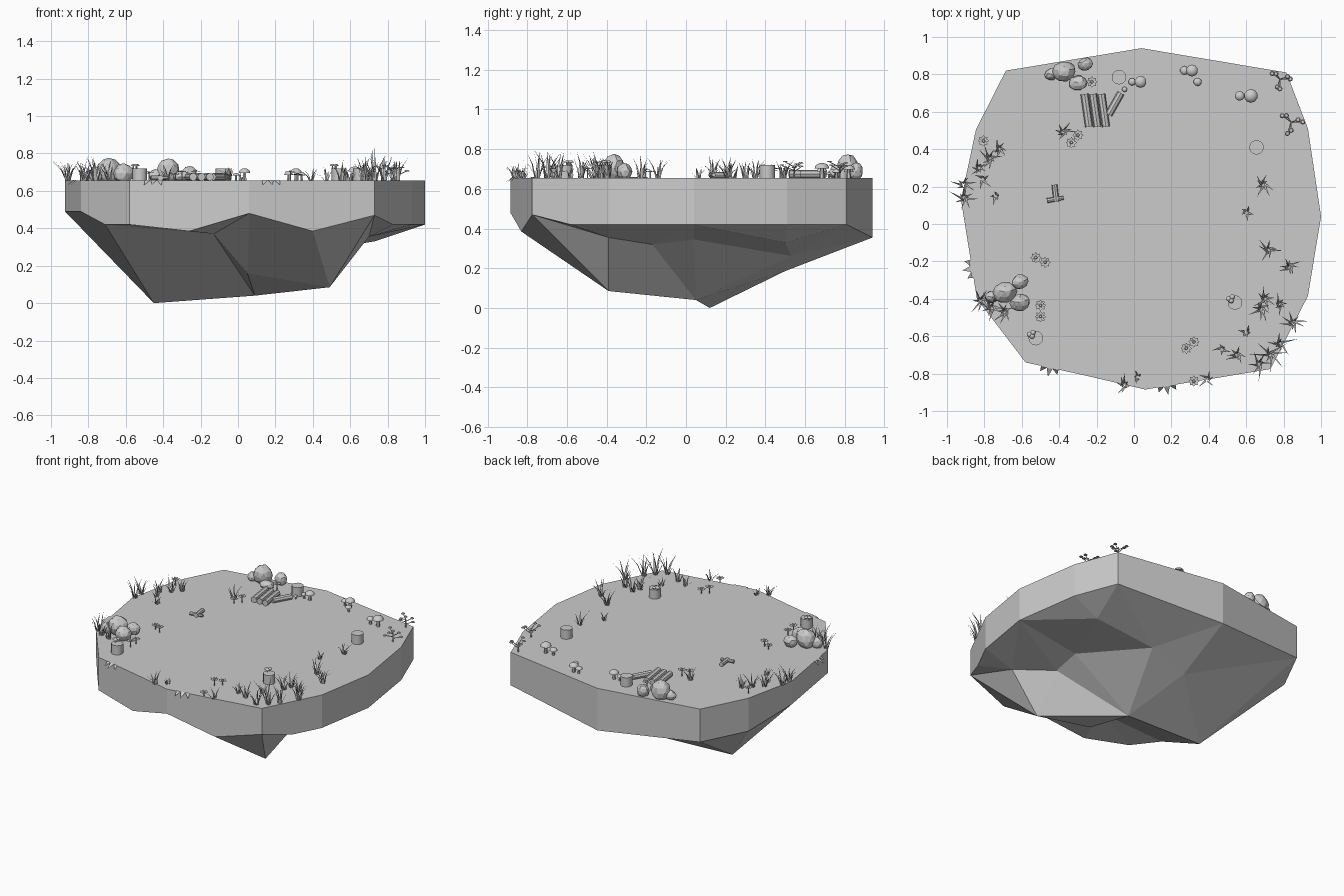
import bpy, bmesh, math, random
from mathutils import Vector, Matrix, geometry

random.seed(4)
if "Cube" in bpy.data.objects:
    bpy.data.objects.remove(bpy.data.objects["Cube"])

TOP = 0.655
UP = Vector((0, 0, 1))
stone = bpy.data.materials.new("plain grey")
stone.use_nodes = True
stone.diffuse_color = (0.6, 0.6, 0.6, 1)
stone.node_tree.nodes["Principled BSDF"].inputs["Base Color"].default_value = (0.6, 0.6, 0.6, 1)


def finish(name, bm, smooth=False):
    mesh = bpy.data.meshes.new(name)
    bm.to_mesh(mesh)
    bm.free()
    mesh.materials.append(stone)
    obj = bpy.data.objects.new(name, mesh)
    bpy.context.collection.objects.link(obj)
    if smooth:
        bpy.ops.object.select_all(action="DESELECT")
        obj.select_set(True)
        bpy.context.view_layer.objects.active = obj
        bpy.ops.object.shade_smooth_by_angle(angle=math.radians(35))


def rod(bm, a, b, r1, r2, sides=8):
    """Tapered cylinder between two points."""
    a, b = Vector(a), Vector(b)
    turn = (b - a).to_track_quat("Z", "Y").to_matrix().to_4x4()
    bmesh.ops.create_cone(bm, cap_ends=True, segments=sides, radius1=r1, radius2=r2,
                          depth=(b - a).length, matrix=Matrix.Translation((a + b) / 2) @ turn)


def face(bm, points):
    return bm.faces.new([bm.verts.new(p) for p in points])


def heading(angle):
    return Vector((math.cos(angle), math.sin(angle), 0))


# Island: rim corners with the height of the wall's lower edge, then underside points
rim = [(.04, .94, .355), (-.685, .82, .42), (-.845, .505, .42), (-.925, .13, .49),
       (-.84, -.4, .49), (-.71, -.57, .42), (-.58, -.74, .42), (-.26, -.81, .385),
       (.06, -.885, .48), (.4, -.83, .385), (.73, -.775, .47), (.83, -.58, .42),
       (.93, -.385, .42), (1, .04, .42), (.93, .51, .42), (.815, .81, .42)]
under = dict(low=(-.45, .12, 0), mid=(.09, .05, .04), front=(.49, -.39, .085),
             notch=(.05, -.38, .16), fold=(-.13, -.47, .37), ledge=(.7, -.39, .355),
             dent=(.51, -.17, .32), side=(.53, .04, .345), shelf=(.73, .5, .33),
             back=(.29, .53, .262), spine=(0, .5, .186))
creases = ["low mid", "mid front", "front notch", "notch mid", "fold low", "fold notch",
           "front ledge", "ledge dent", "dent front", "dent side", "side mid", "dent mid",
           "side shelf", "shelf back", "mid back", "back spine", "spine low", "spine mid"]
n = len(rim)
order = list(under)
points = rim + list(under.values())
edges = [(i, (i + 1) % n) for i in range(n)]
edges += [tuple(n + order.index(w) for w in c.split()) for c in creases]
flat, _, tris, origins, _, _ = geometry.delaunay_2d_cdt(
    [Vector(p[:2]) for p in points], edges, [], 1, 1e-5)
bm = bmesh.new()
lower = [bm.verts.new((p.x, p.y, points[o[0]][2] if o else .3)) for p, o in zip(flat, origins)]
for t in tris:
    bm.faces.new([lower[i] for i in t])
ring = {o[0]: v for v, o in zip(lower, origins) if o}
upper = [bm.verts.new((x, y, TOP)) for x, y, z in rim]
bm.faces.new(upper)
for i in range(n):
    j = (i + 1) % n
    bm.faces.new((ring[i], ring[j], upper[j], upper[i]))
bmesh.ops.recalc_face_normals(bm, faces=bm.faces)
finish("island", bm)

# Boulders: (x, y, radius, height)
boulders = [(-.375, .815, .06, .12), (-.26, .855, .038, .08), (-.3, .755, .045, .05),
            (-.44, .8, .034, .06), (-.69, -.365, .06, .12), (-.61, -.42, .05, .09),
            (-.61, -.31, .042, .075), (-.76, -.39, .036, .07)]
bm = bmesh.new()
for x, y, r, h in boulders:
    place = Matrix.Translation((x, y, TOP + h * .42)) @ Matrix.Rotation(.3, 4, "Z")
    made = bmesh.ops.create_icosphere(bm, subdivisions=2, radius=1,
                                      matrix=place @ Matrix.Diagonal((r * 1.1, r * .92, h * .58, 1)))
    for v in made["verts"]:
        v.co += Vector([random.uniform(-.07, .07) * r for _ in range(3)])
finish("boulders", bm)

# Tree stumps
stumps = [(-.08, .785), (.655, .41), (.54, -.42), (-.525, -.61)]
bm = bmesh.new()
for x, y in stumps:
    rod(bm, (x, y, TOP), (x, y, TOP + .065), .039, .039, 12)
finish("stumps", bm, True)

# Felled logs and a forked branch
bm = bmesh.new()
for k in range(3):
    x = -.265 + k * .045
    rod(bm, (x, .695, TOP + .02), (x + .025, .52, TOP + .02), .021, .021)
rod(bm, (-.07, .7, TOP + .02), (-.135, .585, TOP + .02), .02, .02)
rod(bm, (-.425, .21, TOP + .015), (-.415, .12, TOP + .015), .015, .015)
rod(bm, (-.465, .125, TOP + .015), (-.375, .14, TOP + .015), .013, .01)
finish("logs", bm, True)


# Mushrooms: (x, y, cap radius)
def mushroom(bm, x, y, z, r):
    h = r * 1.3
    rod(bm, (x, y, z), (x, y, z + h), r * .35, r * .28, 6)
    place = Matrix.Translation((x, y, z + h)) @ Matrix.Diagonal((r, r, r * .75, 1))
    cap = bmesh.ops.create_uvsphere(bm, u_segments=10, v_segments=8, radius=1, matrix=place)
    for v in cap["verts"]:
        v.co.z = max(v.co.z, z + h)


bm = bmesh.new()
for x, y, r in [(.31, .82, .032), (.27, .82, .024), (.34, .76, .022), (.625, .685, .037),
                (.565, .685, .026), (.035, .76, .032), (-.01, .76, .02), (-.05, .72, .014)]:
    mushroom(bm, x, y, TOP, r)
for x, y in stumps[2:]:
    for dx, dy in [(-.035, .02), (-.015, .03), (-.02, .01)]:
        mushroom(bm, x + dx, y + dy, TOP + .06, .014)
finish("mushrooms", bm, True)

# Daisies with eight petals on short stalks
bm = bmesh.new()
for x, y in [(-.225, .76), (-.335, .435), (-.3, .475), (-.525, -.18), (-.475, -.205), (-.5, -.435),
             (-.5, -.495), (.28, -.665), (.32, -.63), (.32, -.84), (-.805, .445)]:
    head = Vector((x, y, TOP + random.uniform(.03, .05)))
    rod(bm, (x, y, TOP), head, .003, .003, 5)
    rod(bm, head, head + UP * .008, .009, .006)
    for k in range(8):
        d = heading(k * math.tau / 8)
        s = d.cross(UP) * .008
        face(bm, [head, head + d * .02 + s, head + d * .03 + UP * .004, head + d * .02 - s])
finish("daisies", bm)


# Grass tufts of bent tapering blades: (x, y, height)
def blade(bm, base, angle, reach, height, width):
    d = heading(angle)
    s = d.cross(UP) * width
    a, b, c = [base + d * reach * t ** 1.7 + UP * height * t for t in (0, .55, 1)]
    face(bm, [a - s, a + s, b + s * .7, b - s * .7])
    face(bm, [b - s * .7, b + s * .7, c])


tufts = [(.69, .21, .09), (.72, -.14, .1), (.83, -.23, .11), (.7, -.4, .1), (.68, -.455, .1),
         (.85, -.53, .12), (.78, -.64, .13), (.67, -.75, .12), (.73, -.7, .17), (.55, -.7, .11),
         (.47, -.67, .07), (.6, -.58, .06), (.6, .06, .06), (-.05, -.86, .08), (.02, -.82, .05),
         (.39, -.83, .07), (.78, -.43, .09), (-.77, .35, .1), (-.72, .4, .08), (-.91, .21, .1),
         (-.91, .14, .11), (-.81, .24, .07), (-.74, .15, .06), (-.82, -.41, .12),
         (-.76, -.45, .13), (-.69, -.47, .1), (-.38, .49, .09), (-.83, .3, .08)]
bm = bmesh.new()
for x, y, h in tufts:
    start = random.random() * math.tau
    count = 8 if h > .07 else 5
    for k in range(count):
        base = Vector((x, y, TOP)) + heading(start + k) * .01
        blade(bm, base, start + k * math.tau / count + random.uniform(-.4, .4),
              h * random.uniform(.15, .75), h * random.uniform(.55, 1.1), .006)
finish("grass", bm)

# Tall branching plants with round leaves
bm = bmesh.new()
for x, y in [(.78, .775), (.84, .545)]:
    base = Vector((x, y, TOP))
    rod(bm, base, base + UP * .065, .005, .003, 5)
    for k in range(6):
        fork = base + UP * (.025 + .006 * k)
        tip = fork + heading(k * 2.2) * random.uniform(.035, .065) + UP * .025
        rod(bm, fork, tip, .003, .002, 5)
        rod(bm, tip, tip + UP * .006, .014, .009, 7)
finish("branching_plants", bm)

# Jagged moss patches draped over the rim: (x, y, outward angle in degrees)
bm = bmesh.new()
for x, y, angle in [(-.87, -.24, 190), (-.45, -.768, 258), (.175, -.865, 279)]:
    d = heading(math.radians(angle))
    s = d.cross(UP)
    c = Vector((x, y, TOP + .004)) + d * .004
    for k in (-1, 0, 1):
        p = c + s * k * .032
        l, r = p - s * .016, p + s * .016
        face(bm, [l - d * .04, r - d * .04, r, l])
        face(bm, [l, r, p + d * (.045 - .02 * abs(k)) + s * k * .015 - UP * .028])
finish("moss_patches", bm)
